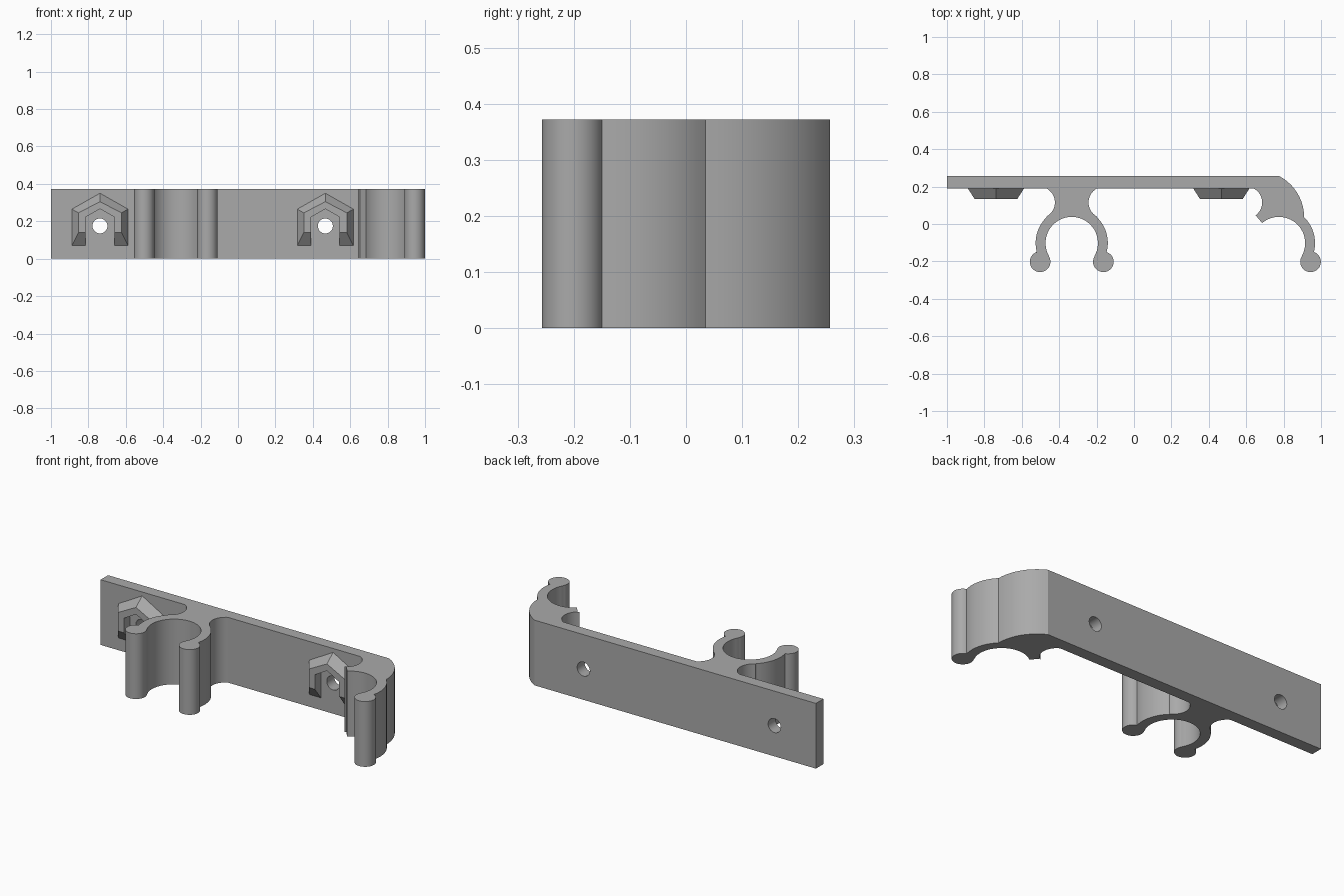
import bpy
import bmesh
from math import sin, cos, radians, pi
from mathutils import Matrix

cube = bpy.data.objects.get("Cube")
if cube:
    bpy.data.objects.remove(cube, do_unlink=True)

HEIGHT, BACK, FACE = 0.372, 0.257, 0.19
CLIP_Y, INNER, OUTER, BALL = -0.102, 0.14, 0.193, 0.055
HOLE_Z = 0.175
HOLES = (-0.738, 0.467)

grey = bpy.data.materials.new("grey plastic")
grey.use_nodes = True
colour = (0.4, 0.4, 0.4, 1)
grey.diffuse_color = colour
grey.node_tree.nodes["Principled BSDF"].inputs["Base Color"].default_value = colour


def make_object(name, bm):
    bmesh.ops.recalc_face_normals(bm, faces=bm.faces)
    mesh = bpy.data.meshes.new(name)
    bm.to_mesh(mesh)
    bm.free()
    mesh.materials.append(grey)
    obj = bpy.data.objects.new(name, mesh)
    bpy.context.collection.objects.link(obj)
    return obj


def arc(cx, cy, r, start, end):
    n = max(3, round(abs(end - start) / 6))
    angles = [radians(start + (end - start) * i / n) for i in range(n + 1)]
    return [(cx + r * cos(a), cy + r * sin(a)) for a in angles]


def left_arm(x):
    # neck fillet, outer wall and rounded tip
    return (arc(x - 0.175, 0.115, 0.085, 62, -62)
            + arc(x, CLIP_Y, OUTER, 135, 194.3)
            + arc(x - 0.169, CLIP_Y - 0.1, BALL, 109, 390.6))


def right_arm(x):
    # rounded tip and outer wall
    return (arc(x + 0.169, CLIP_Y - 0.1, BALL, 149.4, 431)
            + arc(x, CLIP_Y, OUTER, -14.3, 45))


# Outline of the rail with both clips, seen from above
full, half = -0.333, 0.775
outline = [(-1, FACE)]
outline += left_arm(full)
outline += arc(full, CLIP_Y, INNER, 209, -29)
outline += right_arm(full)
outline += arc(full + 0.175, 0.115, 0.085, 242, 118)
outline += arc(half - 0.175, 0.115, 0.085, 62, -60)
outline += arc(half, CLIP_Y, OUTER, 130, 129)[:1]
outline += arc(half, CLIP_Y, INNER, 130, -29)
outline += right_arm(half)
outline += arc(0.66, 0.035, 0.25, 0, 62.6)
outline += [(-1, BACK)]

bm = bmesh.new()
base = bm.faces.new([bm.verts.new((x, y, 0)) for x, y in outline])
top = bmesh.ops.extrude_face_region(bm, geom=[base])["geom"]
bmesh.ops.translate(bm, vec=(0, 0, HEIGHT),
                    verts=[v for v in top if isinstance(v, bmesh.types.BMVert)])
bmesh.ops.remove_doubles(bm, verts=bm.verts, dist=0.0005)
rail = make_object("clip_rail", bm)

# Screw holes through the rail
bm = bmesh.new()
for x in HOLES:
    bmesh.ops.create_cone(bm, cap_ends=True, segments=32, radius1=0.04, radius2=0.04,
                          depth=0.3, matrix=Matrix.Translation((x, 0.22, HOLE_Z))
                          @ Matrix.Rotation(pi / 2, 4, 'X'))
cutter = make_object("hole_cutter", bm)
cutter.hide_render = True
cut = rail.modifiers.new("screw holes", 'BOOLEAN')
cut.object = cutter
cut.solver = 'EXACT'
bpy.context.view_layer.objects.active = rail
rail.select_set(True)
cutter.select_set(False)
bpy.ops.object.modifier_apply(modifier=cut.name)
bpy.data.objects.remove(cutter, do_unlink=True)
bpy.ops.object.shade_smooth_by_angle(angle=radians(25))


def arch(bm, x, y, width, foot, shoulder, apex):
    points = [(-width, foot), (-width, shoulder), (0, apex), (width, shoulder), (width, foot)]
    return [bm.verts.new((x + px, y, z)) for px, z in points]


# Tapered nut holders: open arches around each hole
for side, x in zip(("right", "left"), HOLES):
    bm = bmesh.new()
    loops = [arch(bm, x, FACE, 0.15, 0.07, 0.265, 0.35),
             arch(bm, x, 0.135, 0.115, 0.14, 0.245, 0.305),
             arch(bm, x, 0.135, 0.077, 0.14, 0.222, 0.266),
             arch(bm, x, FACE, 0.077, 0.07, 0.222, 0.266)]
    for a, b in zip(loops, loops[1:] + loops[:1]):
        for i in range(4):
            bm.faces.new((a[i], a[i + 1], b[i + 1], b[i]))
    for end in (0, 4):
        bm.faces.new([loop[end] for loop in loops])
    make_object(side + "_nut_holder", bm)
